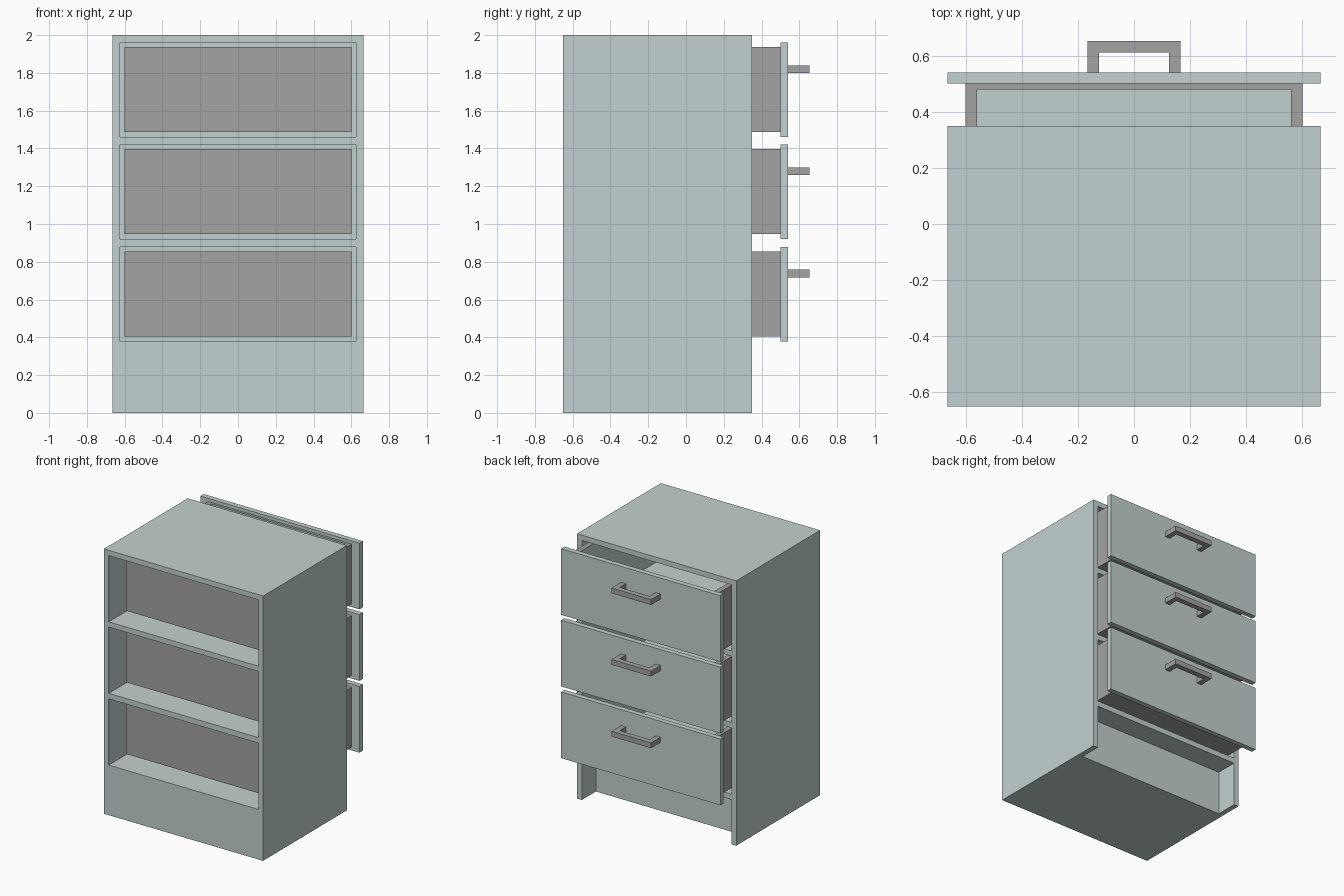
import bpy, bmesh

if "Cube" in bpy.data.objects:
    bpy.data.objects.remove(bpy.data.objects["Cube"])

def material(name, rgb):
    m = bpy.data.materials.new(name)
    m.diffuse_color = (*rgb, 1)
    m.use_nodes = True
    m.node_tree.nodes["Principled BSDF"].inputs["Base Color"].default_value = m.diffuse_color
    return m

PAINT = material("pale_teal", (0.54, 0.64, 0.63))
GREY = material("grey", (0.37, 0.37, 0.37))

def finish(name, bm, mats, index=0):
    for f in bm.faces:
        f.material_index = index
    bmesh.ops.recalc_face_normals(bm, faces=bm.faces)
    me = bpy.data.meshes.new(name)
    bm.to_mesh(me)
    bm.free()
    for m in mats:
        me.materials.append(m)
    ob = bpy.data.objects.new(name, me)
    bpy.context.collection.objects.link(ob)
    return ob

def box(name, x, y, z, mats, index=0):
    """Box from (min, max) pairs on each axis."""
    bm = bmesh.new()
    bmesh.ops.create_cube(bm, size=1)
    for v in bm.verts:
        v.co = [r[0] if c < 0 else r[1] for c, r in zip(v.co, (x, y, z))]
    return finish(name, bm, mats, index)

def cut(target, cutter):
    """Subtract the cutter, apply, and discard it."""
    mod = target.modifiers.new("cut", 'BOOLEAN')
    mod.operation = 'DIFFERENCE'
    mod.solver = 'EXACT'
    mod.object = cutter
    bpy.context.view_layer.objects.active = target
    bpy.ops.object.modifier_apply(modifier=mod.name)
    bpy.data.objects.remove(cutter)

def handle(name, z):
    """U-shaped pull: flat profile extruded upwards."""
    half = [(0.125, 0.54), (0.125, 0.612), (0.165, 0.653), (0.165, 0.54)]
    (xi, y0), (_, yi), (xo, yo), _ = half
    pts = [(-xo, y0), (-xo, yo), (xo, yo), (xo, y0),
           (xi, y0), (xi, yi), (-xi, yi), (-xi, y0)]
    bm = bmesh.new()
    face = bm.faces.new([bm.verts.new((x, y, z)) for x, y in pts])
    ext = bmesh.ops.extrude_face_region(bm, geom=[face])["geom"]
    bmesh.ops.translate(bm, vec=(0, 0, 0.04),
                        verts=[g for g in ext if isinstance(g, bmesh.types.BMVert)])
    return finish(name, bm, [GREY])

# cabinet carcass with recessed toe kick
cabinet = box("cabinet_body", (-0.665, 0.665), (-0.65, 0.35), (0, 2), [PAINT])
cut(cabinet, box("kick_cutter", (-0.625, 0.625), (0.183, 0.6), (-0.1, 0.336), [PAINT]))

for i, z in enumerate((0.378, 0.92, 1.46)):
    # drawer opening through the carcass
    cut(cabinet, box("opening_cutter", (-0.625, 0.625), (-1, 1), (z, z + 0.5), [PAINT]))
    # drawer tray, grey outside and painted inside
    tray = box(f"drawer_box_{i + 1}", (-0.6, 0.6), (-0.48, 0.5),
               (z + 0.026, z + 0.476), [GREY, PAINT])
    cut(tray, box("tray_cutter", (-0.56, 0.56), (-0.46, 0.48),
                  (z + 0.05, z + 1), [GREY, PAINT], 1))
    # drawer front and pull
    box(f"drawer_front_{i + 1}", (-0.665, 0.665), (0.5, 0.54), (z, z + 0.5), [PAINT])
    handle(f"drawer_handle_{i + 1}", z + 0.34)
